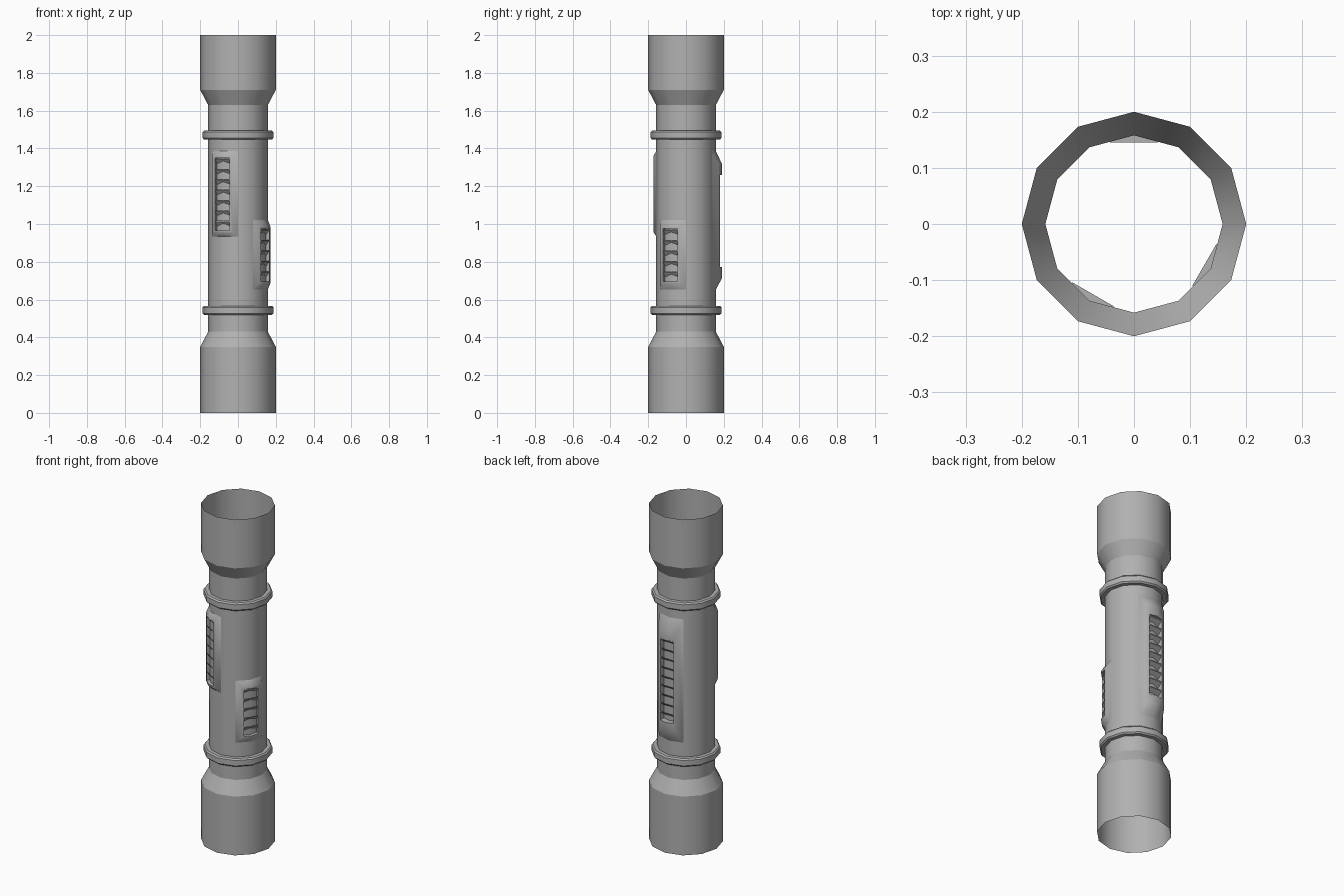
import bpy, bmesh, math

if "Cube" in bpy.data.objects:
    bpy.data.objects.remove(bpy.data.objects["Cube"])

SIDES = 12
R = 0.158  # radius of the slim middle tube

# dark grey metal
metal = bpy.data.materials.new("dark_grey")
metal.diffuse_color = (0.44, 0.44, 0.44, 1)
metal.use_nodes = True
metal.node_tree.nodes["Principled BSDF"].inputs["Base Color"].default_value = metal.diffuse_color


def finish(bm, name, limit=32, sharp_rings=False):
    bm.normal_update()
    for f in bm.faces:
        f.smooth = True
    for e in bm.edges:
        if len(e.link_faces) == 2:
            e.smooth = e.calc_face_angle(0) < math.radians(limit)
            if sharp_rings and abs(e.verts[0].co.z - e.verts[1].co.z) < 1e-5:
                e.smooth = False
    me = bpy.data.meshes.new(name)
    bm.to_mesh(me)
    bm.free()
    me.materials.append(metal)
    ob = bpy.data.objects.new(name, me)
    bpy.context.collection.objects.link(ob)
    return ob


def lathe(name, profile):
    bm = bmesh.new()
    rings = []
    for r, z in profile:
        rings.append([bm.verts.new((r * math.cos(2 * math.pi * i / SIDES),
                                    r * math.sin(2 * math.pi * i / SIDES), z))
                      for i in range(SIDES)])
    for a, b in zip(rings, rings[1:]):
        for i in range(SIDES):
            j = (i + 1) % SIDES
            bm.faces.new((a[i], a[j], b[j], b[i]))
    return finish(bm, name, sharp_rings=True)


def placer(angle):
    """Map (sideways, outward, height) to world space for a vent facing angle."""
    c, s = math.cos(math.radians(angle)), math.sin(math.radians(angle))
    return lambda w, d, z: (d * c - w * s, d * s + w * c, z)


def vent(name, angle, ridge, base, top, opening, slats):
    at = placer(angle)
    fall = math.tan(math.radians(15))  # follows the two tube facets

    # raised frame: base outline, top outline, opening edge, recess floor edge
    bm = bmesh.new()
    loops = []
    for half, mid, edge, (z0, z1) in (
            (R / 2, R, R * math.cos(math.pi / 6), base),
            (0.062, ridge, ridge - 0.062 * fall, top),
            (0.043, ridge, ridge - 0.043 * fall, opening),
            (0.043, 0.145, 0.145, opening)):
        row = [(-half, edge), (0, mid), (half, edge)]
        pts = [(w, d, z0) for w, d in row] + [(w, d, z1) for w, d in row[::-1]]
        loops.append([bm.verts.new(at(*p)) for p in pts])
    for a, b in zip(loops, loops[1:]):
        for i in range(6):
            j = (i + 1) % 6
            bm.faces.new((a[i], a[j], b[j], b[i]))
    finish(bm, name + "_frame", 65)

    # thin louvre slats, outer edge higher
    bm = bmesh.new()
    z0, z1 = opening
    step = (z1 - z0) / slats
    outer = ridge - 0.043 * fall - 0.002
    for k in range(slats):
        z = z0 + k * step
        section = [(outer, z + 0.85 * step), (outer, z + 0.95 * step),
                   (0.145, z + 0.5 * step), (0.145, z + 0.4 * step)]
        left = [bm.verts.new(at(-0.043, d, h)) for d, h in section]
        right = [bm.verts.new(at(0.043, d, h)) for d, h in section]
        bm.faces.new(left)
        bm.faces.new(right[::-1])
        for i in range(4):
            j = (i + 1) % 4
            bm.faces.new((left[j], left[i], right[i], right[j]))
    bmesh.ops.recalc_face_normals(bm, faces=bm.faces[:])
    finish(bm, name + "_slats")


# open-ended tube with wider ends
lathe("tube", [(0.2, 0), (0.2, 0.35), (R, 0.43), (R, 1.63), (0.2, 1.71), (0.2, 2)])

# clamp rings
for name, z in (("lower_ring", 0.543), ("upper_ring", 1.471)):
    lathe(name, [(R, z - 0.024), (0.18, z - 0.024), (0.187, z - 0.016),
                 (0.187, z + 0.016), (0.18, z + 0.024), (R, z + 0.024)])

# three louvred vents
vent("front_vent", 240, 0.178, (0.935, 1.386), (0.955, 1.362), (0.965, 1.35), 7)
vent("right_vent", -30, 0.178, (0.652, 1.02), (0.685, 0.988), (0.695, 0.975), 5)
vent("back_vent", 90, 0.191, (0.652, 1.386), (0.715, 1.317), (0.772, 1.26), 9)
